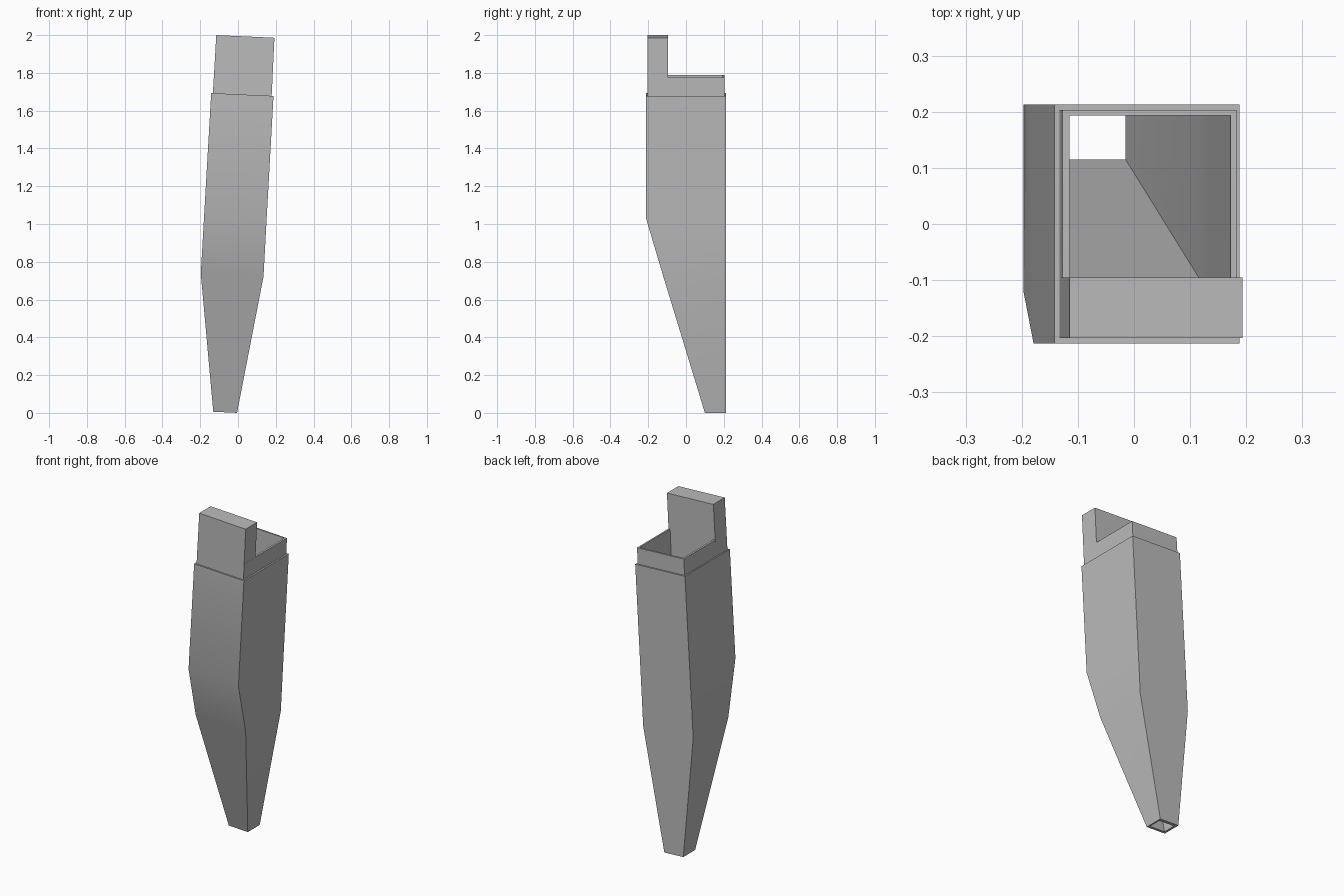
import bpy
import bmesh
import math

cube = bpy.data.objects.get("Cube")
if cube:
    bpy.data.objects.remove(cube, do_unlink=True)

TILT = 0.046  # drop in height per unit of x, from the leaning axis

grey = bpy.data.materials.new("plain_grey")
grey.use_nodes = True
colour = (0.5, 0.5, 0.5, 1)
grey.diffuse_color = colour
grey.node_tree.nodes["Principled BSDF"].inputs["Base Color"].default_value = colour


def loft(name, sections, closed):
    """Join tilted rectangles (x_min, x_max, z, y_front, y_back) into a solid."""
    bm = bmesh.new()
    rings = []
    for x0, x1, z, y0, y1 in sections:
        z1 = z - TILT * (x1 - x0)
        corners = ((x0, y0, z), (x1, y0, z1), (x1, y1, z1), (x0, y1, z))
        rings.append([bm.verts.new(c) for c in corners])
    pairs = list(zip(rings, rings[1:]))
    if closed:
        pairs.append((rings[-1], rings[0]))
    else:
        bm.faces.new(rings[0])
        bm.faces.new(rings[-1])
    for a, b in pairs:
        for i in range(4):
            j = (i + 1) % 4
            bm.faces.new((a[i], a[j], b[j], b[i]))
    bmesh.ops.recalc_face_normals(bm, faces=bm.faces)
    mesh = bpy.data.meshes.new(name)
    bm.to_mesh(mesh)
    bm.free()
    mesh.materials.append(grey)
    obj = bpy.data.objects.new(name, mesh)
    bpy.context.collection.objects.link(obj)
    bpy.ops.object.select_all(action="DESELECT")
    obj.select_set(True)
    bpy.context.view_layer.objects.active = obj
    bpy.ops.object.shade_smooth_by_angle(angle=math.radians(30))
    return obj


# Hollow tapered body: up the outside, over the stepped collar, down the inside
outside = [
    (-0.131, -0.005, 0.006, 0.10, 0.213),
    (-0.197, 0.135, 0.737, -0.12, 0.213),
    (-0.179, 0.152, 1.05, -0.213, 0.213),
    (-0.142, 0.188, 1.693, -0.213, 0.213),
]
collar = [
    (-0.133, 0.178, 1.692, -0.203, 0.203),
    (-0.127, 0.183, 1.789, -0.203, 0.203),
    (-0.115, 0.172, 1.789, -0.193, 0.193),
]
inside = [
    (-0.134, 0.155, 1.45, -0.193, 0.193),
    (-0.159, 0.133, 1.05, -0.193, 0.193),
    (-0.177, 0.117, 0.737, -0.098, 0.193),
    (-0.117, -0.015, 0.006, 0.115, 0.193),
]
loft("hollow_body", outside + collar + inside, True)

# Solid upright block at the front of the collar
loft("front_block", [
    (-0.147, 0.166, 1.45, -0.203, -0.095),
    (-0.115, 0.193, 2.0, -0.203, -0.095),
], False)
